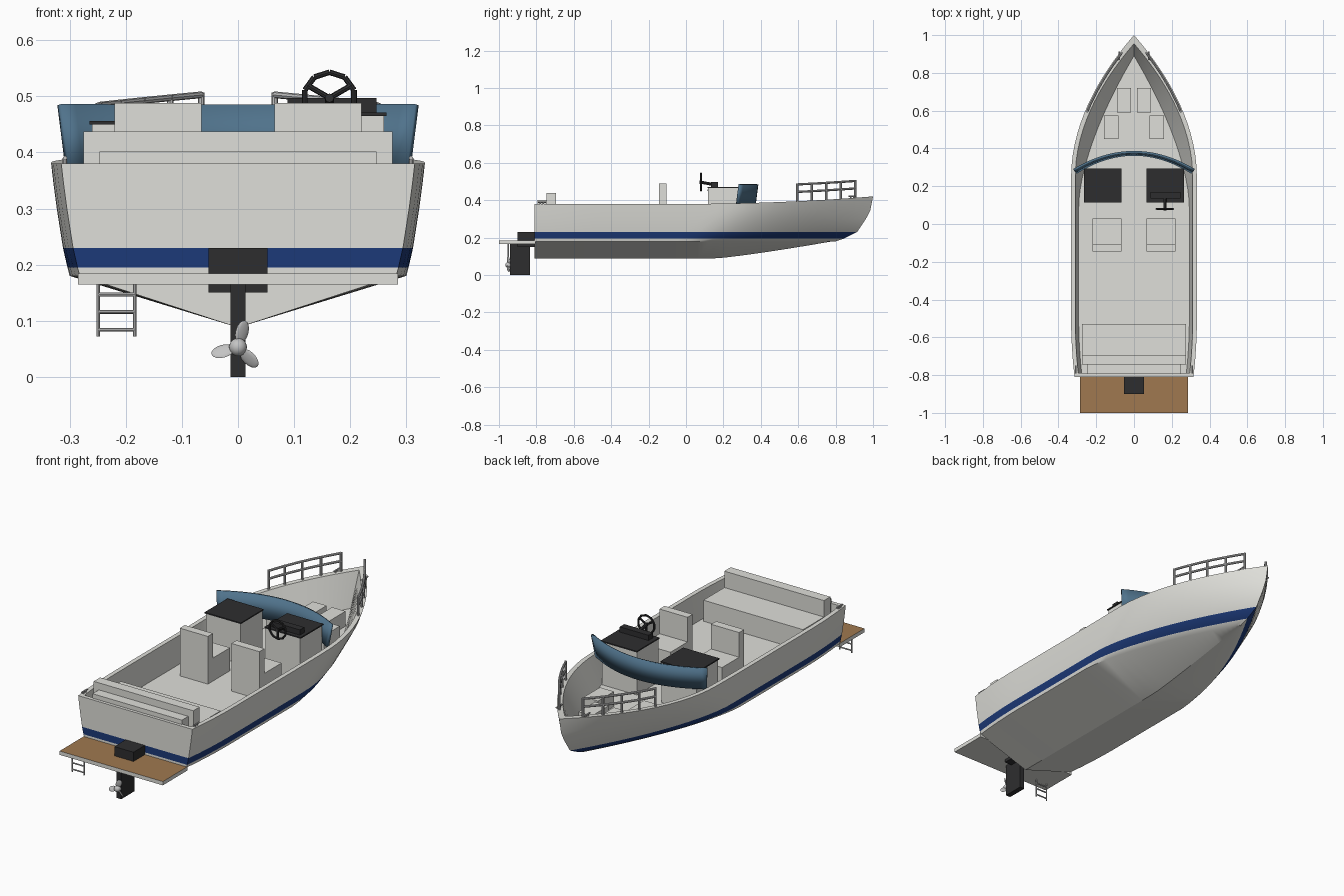
import bpy, bmesh, math
from mathutils import Matrix, Vector

cube = bpy.data.objects.get("Cube")
if cube:
    bpy.data.objects.remove(cube, do_unlink=True)


def material(name, r, g, b):
    m = bpy.data.materials.new(name)
    m.use_nodes = True
    m.diffuse_color = (r, g, b, 1)
    m.node_tree.nodes["Principled BSDF"].inputs["Base Color"].default_value = (r, g, b, 1)
    return m


WHITE = material("off_white", .74, .74, .70)
NAVY = material("navy_blue", .012, .042, .19)
BLACK = material("soft_black", .027, .027, .028)
GLASS = material("tinted_glass", .08, .17, .26)
TEAK = material("teak_brown", .35, .19, .08)
METAL = material("metal_grey", .55, .55, .55)


def finish(name, bm, mats, smooth=False):
    me = bpy.data.meshes.new(name)
    bm.to_mesh(me)
    bm.free()
    for m in mats:
        me.materials.append(m)
    ob = bpy.data.objects.new(name, me)
    bpy.context.collection.objects.link(ob)
    if smooth:
        bpy.ops.object.select_all(action='DESELECT')
        ob.select_set(True)
        bpy.context.view_layer.objects.active = ob
        bpy.ops.object.shade_smooth_by_angle(angle=math.radians(30))
    return ob


def box(name, x, y, z, mat=WHITE, top=None):
    """Box from (min, max) ranges, with an optional colour on its upper face."""
    bm = bmesh.new()
    bmesh.ops.create_cube(bm, size=1)
    for v in bm.verts:
        v.co = [r[0] if c < 0 else r[1] for c, r in zip(v.co, (x, y, z))]
    bm.normal_update()
    for f in bm.faces:
        f.material_index = int(top is not None and f.normal.z > .5)
    return finish(name, bm, [mat, top] if top else [mat])


def tubes(name, pairs, r, mat=METAL, sides=8):
    """One object made of straight tubes between pairs of points."""
    bm = bmesh.new()
    for a, b in pairs:
        a, b = Vector(a), Vector(b)
        d = b - a
        mtx = Matrix.Translation((a + b) / 2) @ d.to_track_quat('Z', 'Y').to_matrix().to_4x4()
        bmesh.ops.create_cone(bm, cap_ends=True, segments=sides, radius1=r, radius2=r,
                              depth=d.length, matrix=mtx)
    return finish(name, bm, [mat], True)


# Hull lines: each runs from the stern to its own point on the stem
STERN, FLOOR = -.81, .25


def half_width(y, beam, y0, y1, power):
    w = beam
    if y > y0:
        w *= 1 - min((y - y0) / (y1 - y0), 1) ** power
    if y < -.5:
        w -= .018 * ((-.5 - y) / .31) ** 2
    return max(w, 0)


def sheer_z(y):
    return .38 + .04 * max(y, 0) ** 2


def keel_z(y):
    return .088 + .095 * max((y - .15) / .65, 0) ** 1.2


def gunwale(y):
    return half_width(y, .333, .25, 1, 1.95)


def line(beam, y0, y1, power, z, start=STERN, n=32):
    pts = []
    for k in range(n + 1):
        y = start + (y1 - start) * (1 - (1 - k / n) ** 1.5)
        w = half_width(y, beam, y0, y1, power) if beam else 0
        pts.append((w, y, z(y) if callable(z) else z))
    return pts


rows = [
    line(0, 0, .8, 1, keel_z),
    line(.3, 0, .8, 1.5, .18),
    line(.304, .05, .845, 1.55, .195),
    line(.312, .1, .915, 1.6, .23),
    line(.323, .17, .962, 1.75, .3),
    line(.329, .22, .985, 1.85, .345),
    line(.333, .25, 1, 1.95, sheer_z),
    line(.311, .25, .955, 1.95, sheer_z, -.79),
    line(.293, .1, .89, 1.6, FLOOR, -.79),
    line(0, .1, .89, 1.6, FLOOR, -.79),
]
STRIPE_ROW, FLOOR_ROW = 2, 8

bm = bmesh.new()
grids = [[[bm.verts.new((s * x, y, z)) for x, y, z in row] for row in rows] for s in (1, -1)]
for i in range(len(rows) - 1):
    quads = []
    for g in grids:
        for k in range(len(rows[0]) - 1):
            quads.append((g[i][k], g[i][k + 1], g[i + 1][k + 1], g[i + 1][k]))
    if i < FLOOR_ROW:  # transom, its rim and its inner face
        a, b = grids
        quads.append((a[i][0], a[i + 1][0], b[i + 1][0], b[i][0]))
    for q in quads:
        bm.faces.new(q).material_index = int(i == STRIPE_ROW)
bmesh.ops.remove_doubles(bm, verts=bm.verts, dist=.0002)
bmesh.ops.recalc_face_normals(bm, faces=bm.faces)
finish("hull", bm, [WHITE, NAVY], True)

# Curved windshield, leaning forward and outward
bm = bmesh.new()
prev = None
for k in range(25):
    t = k / 12 - 1
    y = .272 + .095 * (1 - t * t)
    cur = [bm.verts.new((.305 * t, y, .375)), bm.verts.new((.319 * t, y + .014, .485))]
    if prev:
        bm.faces.new((prev[0], cur[0], cur[1], prev[1]))
    prev = cur
shield = finish("windshield", bm, [GLASS], True)
thick = shield.modifiers.new("thickness", 'SOLIDIFY')
thick.thickness, thick.offset = .012, 0

# Consoles, helm seats and bow seats
for side, s, top in (("left", 1, .465), ("right", -1, .45)):
    def span(a, b):
        return sorted((s * a, s * b))
    box(side + "_console", span(.068, .26), (.118, .29), (FLOOR, top))
    box(side + "_console_top", span(.065, .265), (.115, .295), (top, top + .006), BLACK)
    box(side + "_seat_base", span(.065, .22), (-.145, .03), (FLOOR, .365))
    box(side + "_seat_back", span(.065, .22), (-.145, -.105), (.365, .488))
    box(side + "_bow_seat_fore", span(.015, .09), (.59, .72), (FLOOR, .325))
    box(side + "_bow_seat_aft", span(.083, .16), (.45, .575), (FLOOR, .325))

    # Bow railing along the gunwale
    def rail_point(y, h):
        return (s * (gunwale(y) - .012), y, sheer_z(y) + h)
    ys = [.595 + .31 * k / 8 for k in range(9)]
    pairs = [(rail_point(a, h), rail_point(b, h)) for h in (.05, .09) for a, b in zip(ys, ys[1:])]
    pairs += [(rail_point(y, -.005), rail_point(y, .094)) for y in ys[::2]]
    tubes(side + "_bow_rail", pairs, .006)

    # Mooring cleats
    for where, y in (("stern", -.77), ("bow", .89)):
        x, z = s * (gunwale(y) - .011), sheer_z(y)
        tubes(side + "_" + where + "_cleat",
              [((x, y - .022, z + .01), (x, y + .022, z + .01)),
               ((x, y - .008, z), (x, y - .008, z + .01)),
               ((x, y + .008, z), (x, y + .008, z + .01))], .004)

# Stern bench
box("bench_seat", (-.275, .275), (-.745, -.53), (FLOOR, .355))
box("bench_back", (-.275, .275), (-.745, -.695), (.355, .437))
box("bench_shelf", (-.247, .247), (-.795, -.745), (.3, .402))

# Dashboard and steering wheel
box("dashboard", (.088, .247), (.135, .17), (.465, .497), BLACK)
WX, WY, WZ, WR = .163, .08, .497, .046


def rim(angle):
    return (WX + WR * math.sin(angle), WY, WZ + WR * math.cos(angle))


steps = [math.tau * k / 10 for k in range(11)]
wheel = [(rim(a), rim(b)) for a, b in zip(steps, steps[1:])]
wheel += [((WX, WY, WZ), rim(math.tau * k / 3 + math.pi / 3)) for k in range(3)]
tubes("steering_wheel", wheel, .005, BLACK)
tubes("steering_column", [((WX, WY - .008, WZ), (WX, .14, WZ - .012))], .008, BLACK)

# Swim platform with its ladder
box("swim_platform", (-.285, .285), (-1, -.805), (.165, .184), WHITE, TEAK)
LY, LX = -.95, (-.249, -.184)
ladder = [((x, LY, .072), (x, LY, .168)) for x in LX]
ladder += [((LX[0], LY, z), (LX[1], LY, z)) for z in (.084, .116, .147)]
tubes("swim_ladder", ladder, .0035)

# Drive unit and propeller
box("motor_housing", (-.053, .053), (-.9, -.805), (.15, .23), BLACK)
box("drive_leg", (-.013, .013), (-.94, -.835), (0, .166), BLACK)
bm = bmesh.new()
hub = Matrix.Translation((0, -.95, .053))
bmesh.ops.create_uvsphere(bm, u_segments=16, v_segments=10, radius=.016, matrix=hub)
for k in range(3):
    blade = (hub @ Matrix.Rotation(math.radians(15 + 120 * k), 4, 'Y')
             @ Matrix.Translation((0, 0, .028)) @ Matrix.Rotation(math.radians(35), 4, 'Z')
             @ Matrix.Diagonal((.014, .003, .021, 1)))
    bmesh.ops.create_uvsphere(bm, u_segments=12, v_segments=8, radius=1, matrix=blade)
finish("propeller", bm, [METAL], True)
